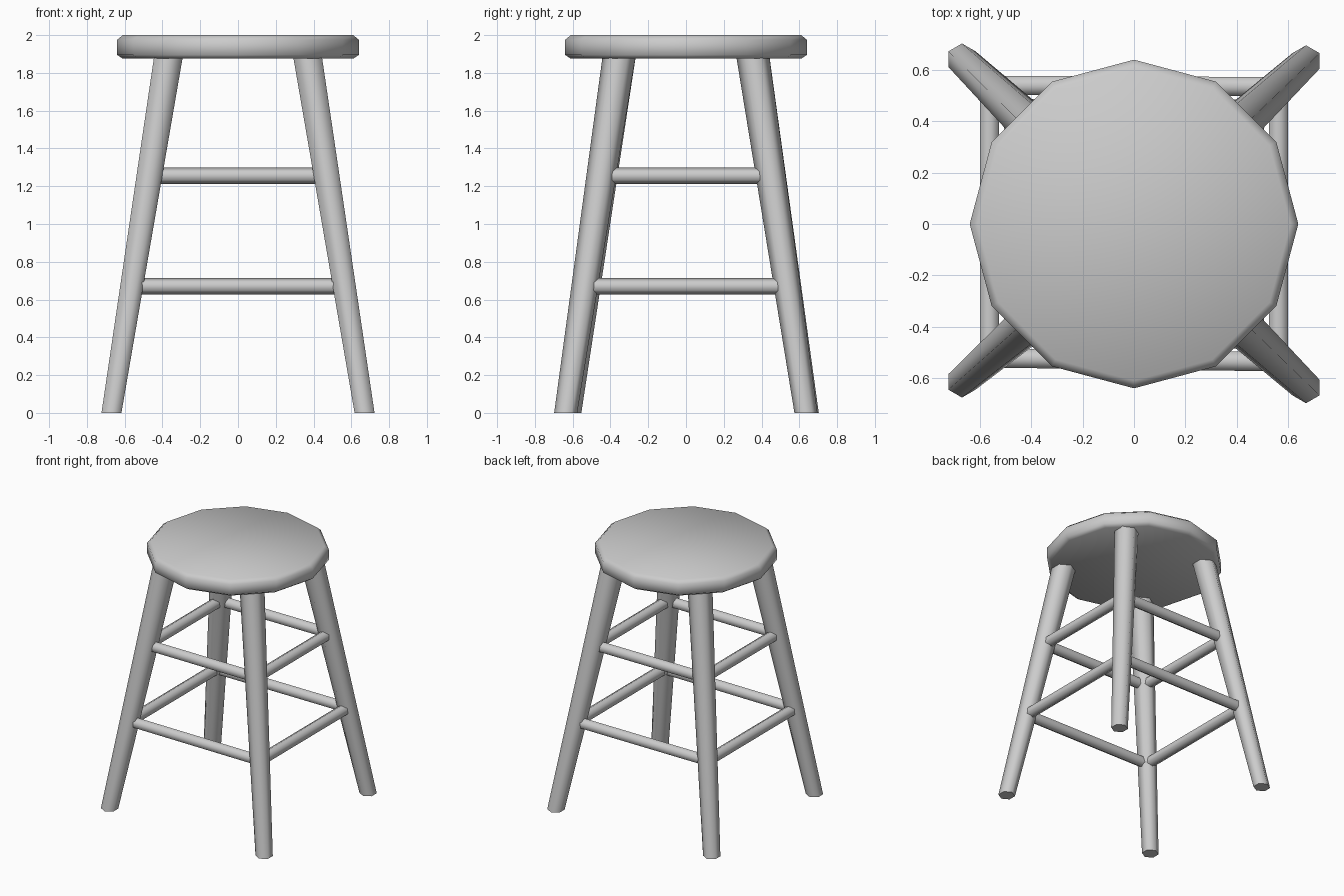
import bpy, bmesh, math
from mathutils import Vector

cube = bpy.data.objects.get("Cube")
if cube:
    bpy.data.objects.remove(cube)

# One plain grey for the whole stool
grey = bpy.data.materials.new("plain_grey")
grey.use_nodes = True
COLOUR = (0.6, 0.6, 0.6, 1)
grey.diffuse_color = COLOUR
grey.node_tree.nodes["Principled BSDF"].inputs["Base Color"].default_value = COLOUR


def loft(name, rings, sharp_angle):
    """Skin a list of vertex rings, cap both ends and shade smooth."""
    bm = bmesh.new()
    loops = [[bm.verts.new(p) for p in ring] for ring in rings]
    n = len(loops[0])
    for a, b in zip(loops, loops[1:]):
        for i in range(n):
            j = (i + 1) % n
            bm.faces.new((a[i], a[j], b[j], b[i]))
    bm.faces.new(loops[0][::-1])
    bm.faces.new(loops[-1])
    bmesh.ops.recalc_face_normals(bm, faces=bm.faces)
    mesh = bpy.data.meshes.new(name)
    bm.to_mesh(mesh)
    bm.free()
    mesh.materials.append(grey)
    obj = bpy.data.objects.new(name, mesh)
    bpy.context.collection.objects.link(obj)
    bpy.ops.object.select_all(action='DESELECT')
    obj.select_set(True)
    bpy.context.view_layer.objects.active = obj
    bpy.ops.object.shade_smooth_by_angle(angle=math.radians(sharp_angle))
    return obj


def ring(centre, radius, sides, start, u=Vector((1, 0, 0)), v=Vector((0, 1, 0))):
    """Regular polygon around centre in the plane of u and v."""
    angles = [start + math.tau * i / sides for i in range(sides)]
    return [centre + radius * (math.cos(a) * u + math.sin(a) * v) for a in angles]


# Seat: twelve-sided disc with chamfered rims
seat_profile = [(0.61, 1.875), (0.64, 1.895), (0.64, 1.975), (0.61, 2.0)]
loft("seat", [ring(Vector((0, 0, z)), r, 12, 0) for r, z in seat_profile], 60)

# Legs: splayed, tapered hexagonal posts
TOP = 1.9
legs = {
    "front_left": (1, -1, 0.637),
    "front_right": (-1, -1, 0.615),
    "back_left": (1, 1, 0.635),
    "back_right": (-1, 1, 0.642),
}


def leg_centre(corner, z):
    sx, sy, foot_y = legs[corner]
    foot = Vector((sx * 0.67, sy * foot_y, 0))
    head = Vector((sx * 0.366, sy * 0.352, TOP))
    return foot.lerp(head, z / TOP)


for corner in legs:
    rings = [ring(leg_centre(corner, z), r, 6, math.pi / 6)
             for z, r in ((0, 0.061), (TOP, 0.088))]
    loft(corner + "_leg", rings, 70)

# Rungs: two levels of hexagonal bars joining neighbouring legs
sides = {
    "front": ("front_right", "front_left"),
    "back": ("back_right", "back_left"),
    "left": ("front_left", "back_left"),
    "right": ("front_right", "back_right"),
}
up = Vector((0, 0, 1))
for level, z in (("lower", 0.67), ("upper", 1.255)):
    for side, (a, b) in sides.items():
        start, end = leg_centre(a, z), leg_centre(b, z)
        across = (end - start).normalized().cross(up)
        rings = [ring(p, 0.043, 6, math.pi / 2, across, up) for p in (start, end)]
        loft(f"{level}_{side}_rung", rings, 70)
